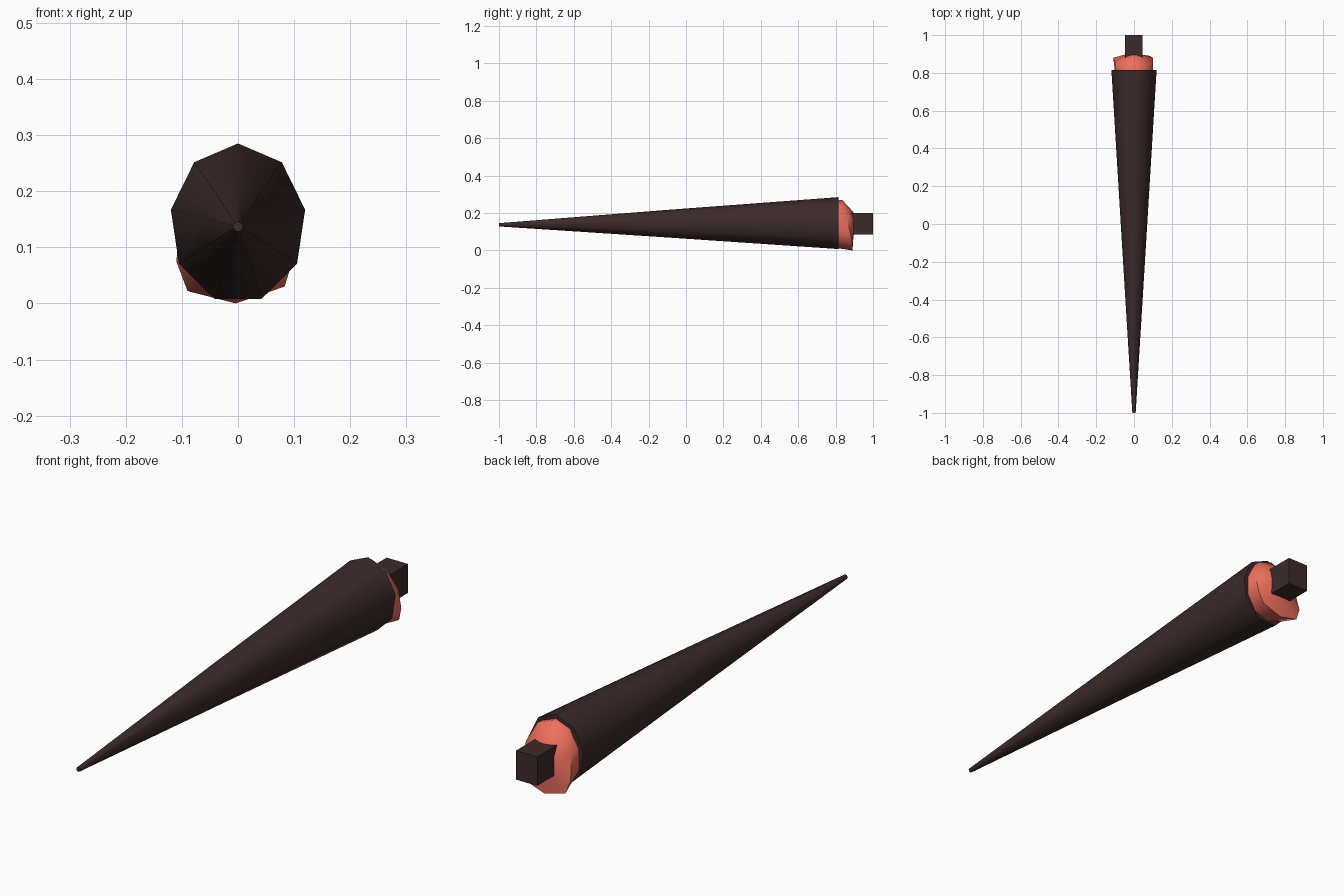
import bpy, bmesh, math
from mathutils import Vector

if "Cube" in bpy.data.objects:
    bpy.data.objects.remove(bpy.data.objects["Cube"])


def material(name, color):
    m = bpy.data.materials.new(name)
    m.diffuse_color = (*color, 1)
    m.use_nodes = True
    m.node_tree.nodes["Principled BSDF"].inputs["Base Color"].default_value = m.diffuse_color
    return m


def loft(name, rings, mat, angle):
    """Skin a list of equal-count rings along y and cap both ends."""
    bm = bmesh.new()
    loops = [[bm.verts.new(p) for p in ring] for ring in rings]
    n = len(loops[0])
    for a, b in zip(loops, loops[1:]):
        for i in range(n):
            j = (i + 1) % n
            bm.faces.new((a[i], a[j], b[j], b[i]))
    bm.faces.new(loops[0])
    bmesh.ops.poke(bm, faces=[bm.faces.new(loops[-1])])
    bmesh.ops.recalc_face_normals(bm, faces=bm.faces)
    me = bpy.data.meshes.new(name)
    bm.to_mesh(me)
    bm.free()
    me.materials.append(mat)
    ob = bpy.data.objects.new(name, me)
    bpy.context.collection.objects.link(ob)
    bpy.context.view_layer.objects.active = ob
    ob.select_set(True)
    bpy.ops.object.shade_smooth_by_angle(angle=math.radians(angle))
    ob.select_set(False)
    return ob


def ellipse(n, y, zc, rx, rz):
    return [Vector((-rx * math.sin(2 * math.pi * i / n), y,
                    zc + rz * math.cos(2 * math.pi * i / n))) for i in range(n)]


dark = material("dark_brown", (0.045, 0.024, 0.023))
coral = material("coral", (0.87, 0.16, 0.11))

# Long nine-sided tapered spike
loft("spike", [ellipse(9, -1.0, 0.137, 0.009, 0.009),
               ellipse(9, -0.1, 0.141, 0.065, 0.076),
               ellipse(9, 0.815, 0.142, 0.1215, 0.143)], dark, 50)

# Irregular fleshy plug bulging from the wide end
rim = [Vector(p) for p in (
    (0, 0.835, 0.270), (-0.065, 0.84, 0.245), (-0.10, 0.86, 0.17),
    (-0.11, 0.88, 0.075), (-0.09, 0.885, 0.022), (-0.004, 0.89, 0.0),
    (0.083, 0.89, 0.030), (0.10, 0.88, 0.085), (0.10, 0.86, 0.17),
    (0.065, 0.835, 0.245))]
centre = Vector((0, 0, 0.14))
crown = []
for p in rim:
    q = centre.lerp(p, 0.5)
    crown.append(Vector((q.x, 0.895, q.z)))
plug = loft("plug", [ellipse(10, 0.79, 0.141, 0.104, 0.125), rim, crown], coral, 60)
# Raise the poked centre into a shallow dome
min(plug.data.vertices, key=lambda v: (v.co - Vector((0, 0.895, 0.14))).length).co.y = 0.905

# Square stub at the back
stub = loft("stub", [[(-0.048, y, 0.085), (0.045, y, 0.085),
                      (0.045, y, 0.200), (-0.048, y, 0.200)] for y in (0.84, 1.0)], dark, 30)
